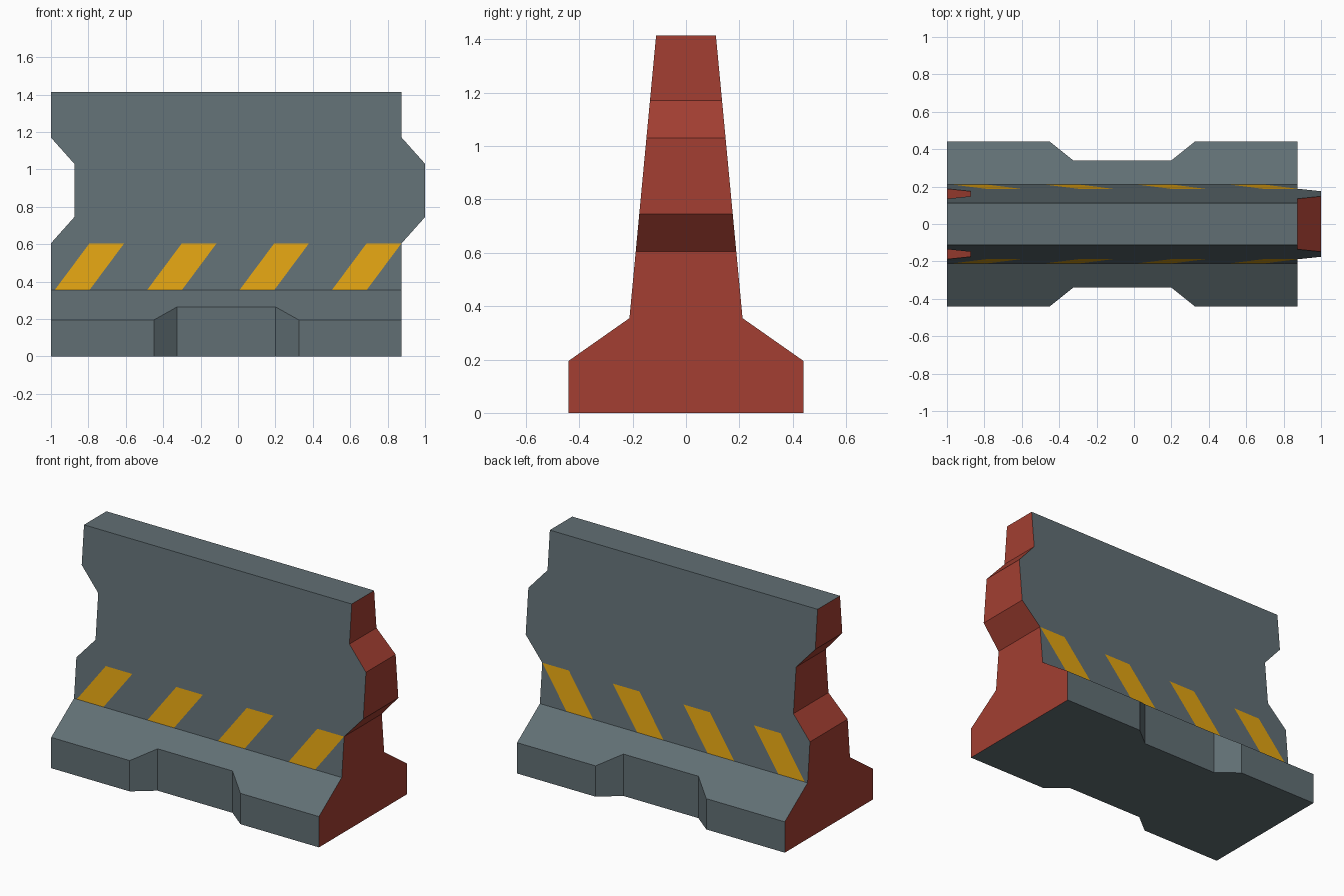
import bpy, bmesh

if "Cube" in bpy.data.objects:
    bpy.data.objects.remove(bpy.data.objects["Cube"])


def material(name, rgb):
    m = bpy.data.materials.new(name)
    m.diffuse_color = [((c / 255 + 0.055) / 1.055) ** 2.4 for c in rgb] + [1.0]
    m.use_nodes = True
    m.node_tree.nodes["Principled BSDF"].inputs["Base Color"].default_value = m.diffuse_color
    return m


GREY, RED, YELLOW = 0, 1, 2
L, R = -1.0, 0.875          # straight ends of the barrier
SLOPE_Z, STRIPE_Z, TOP_Z = 0.355, 0.605, 1.415


def wall_y(z):
    # half thickness of the tapering wall
    return 0.212 - 0.1 * (z - SLOPE_Z) / (TOP_Z - SLOPE_Z)


# Footing outline with the shallow side recess
foot = [(L, 0.44), (-0.45, 0.44), (-0.325, 0.34), (0.2, 0.34), (0.325, 0.44), (R, 0.44)]
row_ground = [(x, y, 0) for x, y in foot]
row_foot = [(x, y, 0.195 + (0.44 - y) * 0.70) for x, y in foot]

# Slanted stripe edges along the bottom of the wall
edges = [e for i in range(4) for e in (-0.98 + 0.494 * i, -0.794 + 0.494 * i)]
row_low = [(x, wall_y(SLOPE_Z), SLOPE_Z) for x in [L] + edges + [R]]
row_high = [(x, wall_y(STRIPE_Z), STRIPE_Z) for x in [L] + [e + 0.186 for e in edges] + [R]]

# Interlocking groove (left) and tongue (right)
rows = [row_ground, row_foot, row_low, row_high]
for z, shift in ((0.745, 0.125), (1.03, 0.125), (1.17, 0), (TOP_Z, 0)):
    rows.append([(L + shift, wall_y(z), z), (R + shift, wall_y(z), z)])

bm = bmesh.new()


def face(verts, mat):
    bm.faces.new(verts).material_index = mat


# Mirrored vertex rows for back (+y) and front (-y)
sides = [[[bm.verts.new((x, s * y, z)) for x, y, z in row] for row in rows] for s in (1, -1)]
back, front = sides

for v in sides:
    # footing sides
    for i in range(5):
        face([v[0][i], v[0][i + 1], v[1][i + 1], v[1][i]], GREY)
    # sloping shoulder
    face(v[1] + v[2][::-1], GREY)
    # striped band
    for i in range(9):
        face([v[2][i], v[2][i + 1], v[3][i + 1], v[3][i]], YELLOW if i % 2 else GREY)
    # upper wall
    face(v[3] + [r[-1] for r in v[4:]] + [r[0] for r in v[:3:-1]], GREY)

# Red ends
for k in range(len(rows) - 1):
    for e in (0, -1):
        face([back[k][e], front[k][e], front[k + 1][e], back[k + 1][e]], RED)

# Underside and top
face(back[0] + front[0][::-1], GREY)
face(back[-1] + front[-1][::-1], GREY)
bmesh.ops.recalc_face_normals(bm, faces=bm.faces[:])

mesh = bpy.data.meshes.new("road_barrier")
bm.to_mesh(mesh)
bm.free()
for name, rgb in (("concrete_grey", (97, 111, 116)),
                  ("end_red", (163, 63, 50)),
                  ("stripe_yellow", (226, 164, 18))):
    mesh.materials.append(material(name, rgb))
bpy.context.collection.objects.link(bpy.data.objects.new("road_barrier", mesh))
